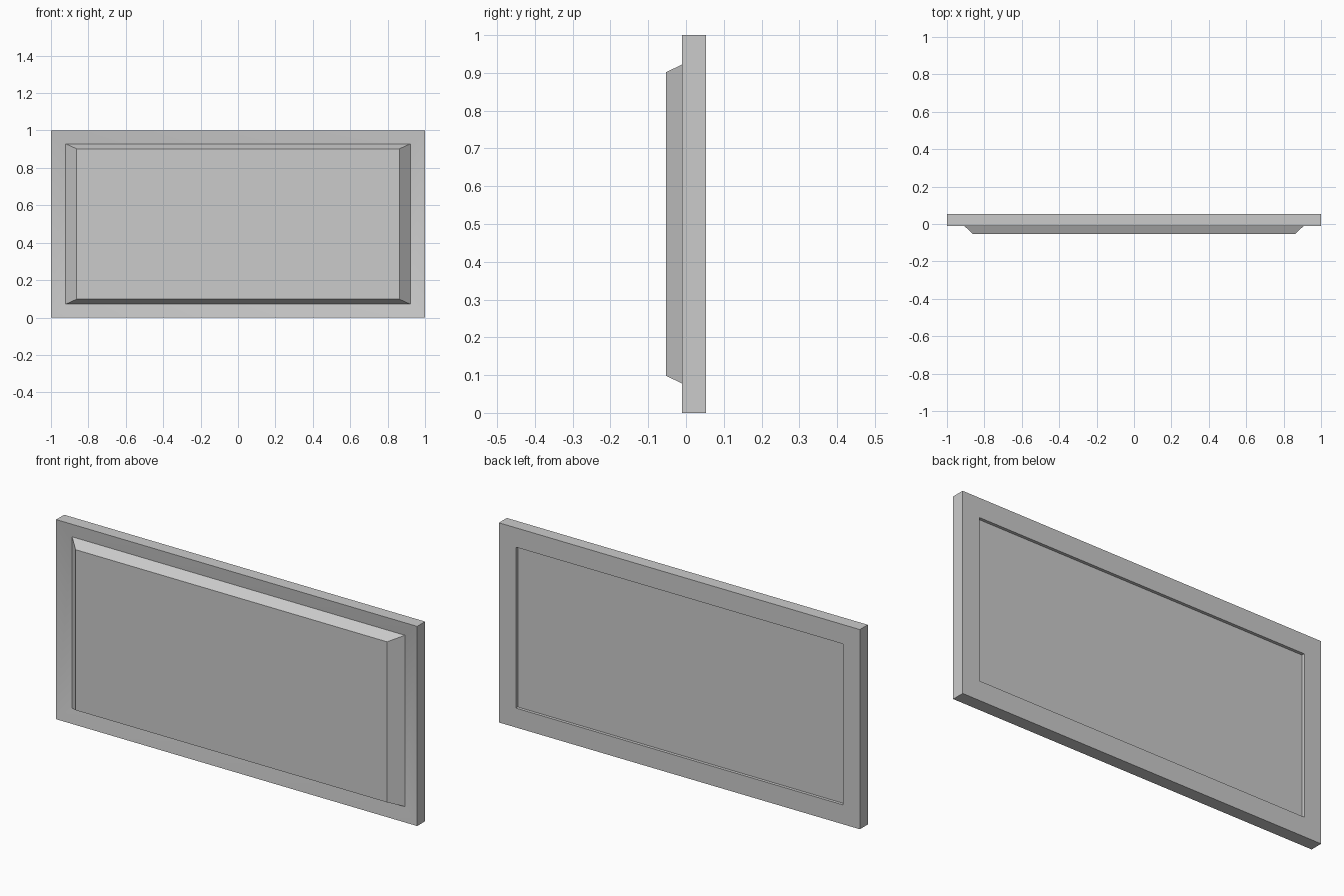
import bpy, bmesh
from math import radians

if "Cube" in bpy.data.objects:
    bpy.data.objects.remove(bpy.data.objects["Cube"])

# Rectangular loops (half width, half height, y), from raised front to recessed back
LOOPS = [
    (0.863, 0.402, -0.0525),  # raised panel face
    (0.922, 0.429, 0.004),    # foot of the panel bevel
    (1.0, 0.5, -0.0105),      # outer front edge of the gently sloping frame
    (1.0, 0.5, 0.0525),       # outer back edge
    (0.906, 0.403, 0.0525),   # back opening
    (0.906, 0.403, 0.0375),   # recessed back face
]


def loft_rectangles(name, loops):
    bm = bmesh.new()
    rings = [[bm.verts.new((sx * hx, y, 0.5 + sz * hz))
              for sx, sz in ((-1, -1), (1, -1), (1, 1), (-1, 1))]
             for hx, hz, y in loops]
    for a, b in zip(rings, rings[1:]):
        for i in range(4):
            j = (i + 1) % 4
            bm.faces.new((a[i], a[j], b[j], b[i]))
    bm.faces.new(rings[0])
    bm.faces.new(rings[-1])
    bmesh.ops.recalc_face_normals(bm, faces=bm.faces)
    mesh = bpy.data.meshes.new(name)
    bm.to_mesh(mesh)
    bm.free()
    obj = bpy.data.objects.new(name, mesh)
    bpy.context.collection.objects.link(obj)
    return obj


# Framed panel, soft only across the shallow frame corners
panel = loft_rectangles("framed_panel", LOOPS)
bpy.context.view_layer.objects.active = panel
panel.select_set(True)
bpy.ops.object.shade_smooth_by_angle(angle=radians(25))
